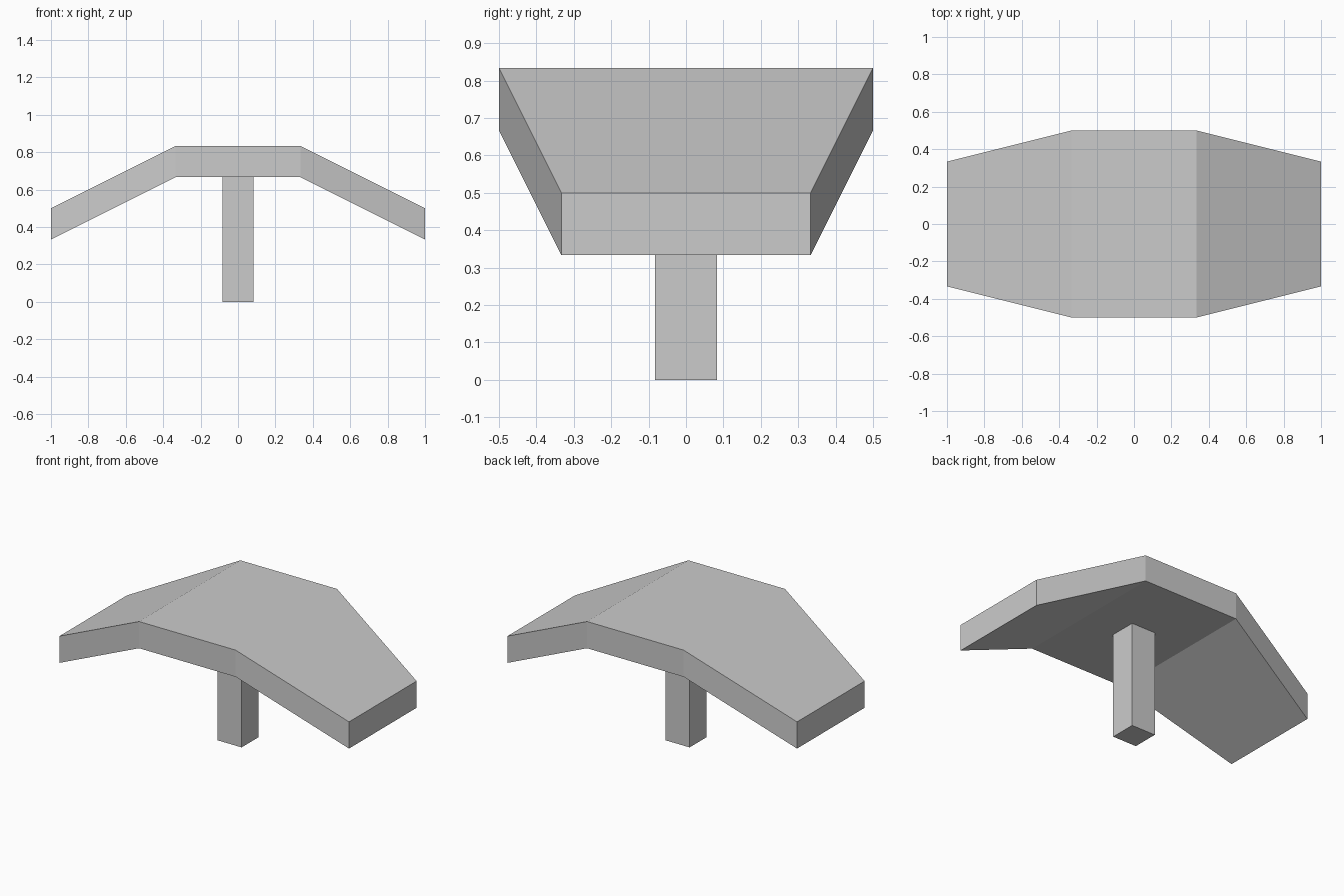
import bpy

if "Cube" in bpy.data.objects:
    bpy.data.objects.remove(bpy.data.objects["Cube"])

T = 1 / 6  # slab thickness and post width

def make_object(name, verts, faces):
    mesh = bpy.data.meshes.new(name)
    mesh.from_pydata(verts, [], faces)
    mesh.update()
    obj = bpy.data.objects.new(name, mesh)
    bpy.context.collection.objects.link(obj)
    return obj

def loft(name, sections):
    """Join four-cornered sections into one closed solid."""
    n = len(sections)
    verts = [v for s in sections for v in s]
    faces = [(0, 1, 2, 3), tuple(4 * (n - 1) + k for k in (3, 2, 1, 0))]
    for i in range(n - 1):
        for k in range(4):
            a, b = 4 * i + k, 4 * i + (k + 1) % 4
            faces.append((a, a + 4, b + 4, b))
    return make_object(name, verts, faces)

# Canopy: flat middle with two drooping, tapering wings (x, half depth, underside z)
stations = [(-1, 1/3, 1/3), (-1/3, 0.5, 2/3), (1/3, 0.5, 2/3), (1, 1/3, 1/3)]
loft("canopy", [[(x, -d, z), (x, -d, z + T), (x, d, z + T), (x, d, z)]
                for x, d, z in stations])

# Post: square column from the ground to the canopy underside
h = T / 2
loft("post", [[(-h, -h, z), (-h, h, z), (h, h, z), (h, -h, z)] for z in (0, 2/3)])

# Consistent outward normals
import bmesh
for obj in bpy.context.collection.objects:
    bm = bmesh.new()
    bm.from_mesh(obj.data)
    bmesh.ops.recalc_face_normals(bm, faces=bm.faces)
    bm.to_mesh(obj.data)
    bm.free()
